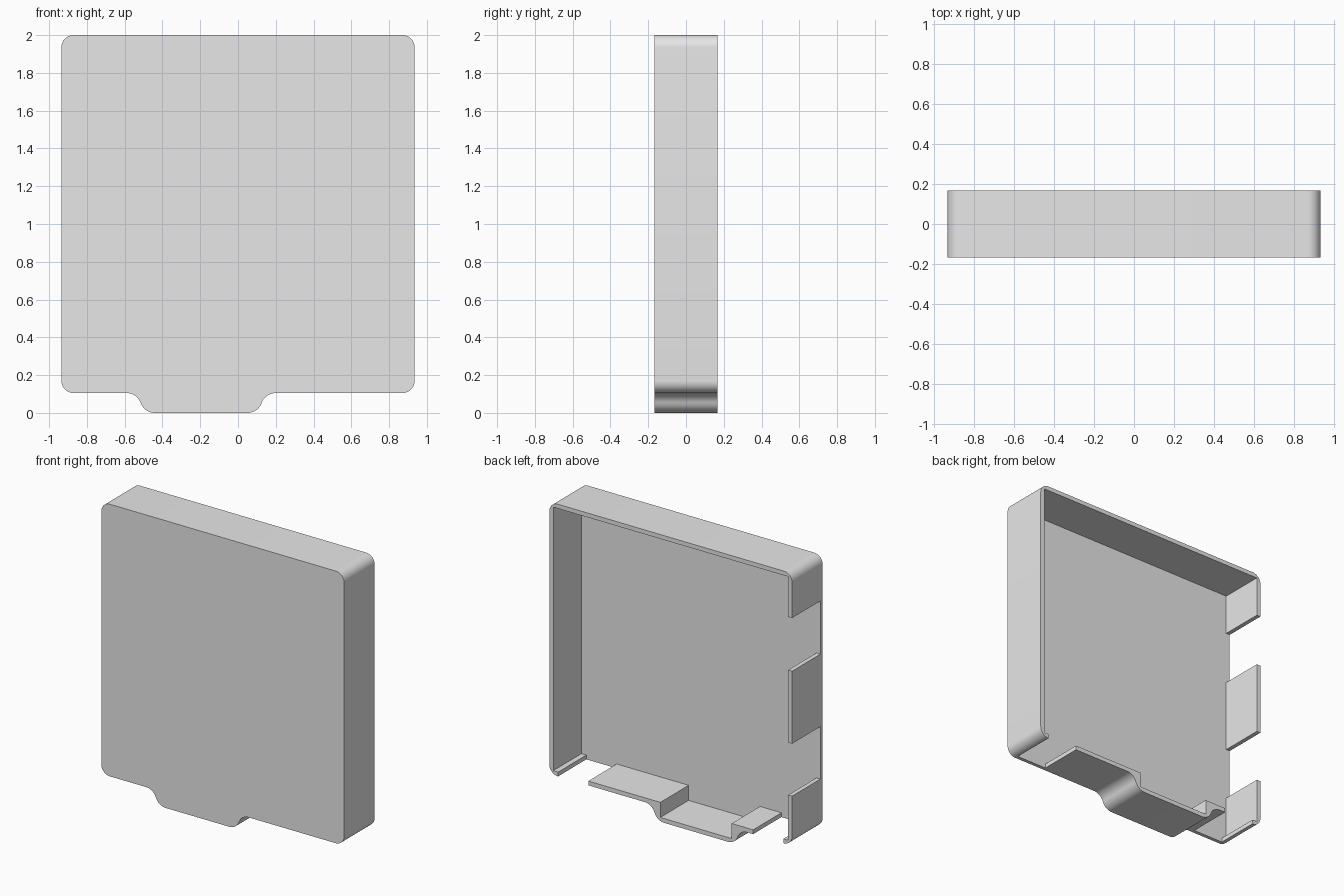
import bpy, bmesh
from math import radians, cos, sin

cube = bpy.data.objects.get("Cube")
if cube:
    bpy.data.objects.remove(cube, do_unlink=True)

HALF_W, DEPTH, BASE, TOP = 0.935, 0.168, 0.105, 2.0
CORNER, WALL, PLATE = 0.065, 0.03, 0.025
BUMP_X, BUMP_FLAT, BUMP_OUT, BUMP_R = -0.195, 0.245, 0.395, 0.08
BUMP_IN = 0.275

grey = bpy.data.materials.new("plain grey")
grey.use_nodes = True
grey.diffuse_color = (0.8, 0.8, 0.8, 1)
grey.node_tree.nodes["Principled BSDF"].inputs["Base Color"].default_value = (0.8, 0.8, 0.8, 1)


def arc(cx, cz, r, start, end, steps=10):
    angles = [radians(start + (end - start) * i / steps) for i in range(steps + 1)]
    return [(cx + r * cos(a), cz + r * sin(a)) for a in angles]


def prism(name, outline, y0, y1):
    """Extrude an x-z outline from y0 to y1."""
    bm = bmesh.new()
    face = bm.faces.new([bm.verts.new((x, y0, z)) for x, z in outline])
    moved = bmesh.ops.extrude_face_region(bm, geom=[face])["geom"]
    bmesh.ops.translate(bm, vec=(0, y1 - y0, 0),
                        verts=[v for v in moved if isinstance(v, bmesh.types.BMVert)])
    bmesh.ops.recalc_face_normals(bm, faces=bm.faces)
    mesh = bpy.data.meshes.new(name)
    bm.to_mesh(mesh)
    bm.free()
    mesh.materials.append(grey)
    obj = bpy.data.objects.new(name, mesh)
    bpy.context.collection.objects.link(obj)
    return obj


def box(name, x0, x1, z0, z1):
    return prism(name, [(x0, z0), (x1, z0), (x1, z1), (x0, z1)], PLATE - DEPTH, 0.3)


# Outer shell: rounded square with an S-curved bump under it
cx, lo, hi = HALF_W - CORNER, BASE + CORNER, TOP - CORNER
s_curve = (arc(BUMP_FLAT, BUMP_R, BUMP_R, -90, -20)
           + arc(BUMP_OUT, BASE - BUMP_R, BUMP_R, 160, 90)[1:])
outline = [(BUMP_X + x, z) for x, z in s_curve]
outline += arc(cx, lo, CORNER, -90, 0) + arc(cx, hi, CORNER, 0, 90)
outline += arc(-cx, hi, CORNER, 90, 180) + arc(-cx, lo, CORNER, 180, 270)
outline += [(BUMP_X - x, z) for x, z in reversed(s_curve)]
shell = prism("cover_shell", outline, -DEPTH, DEPTH)

# Square-cornered cavity, open at the back
ix, floor, ceiling = HALF_W - WALL, BASE + WALL, TOP - WALL
left, right = BUMP_X - BUMP_IN, BUMP_X + BUMP_IN
cavity = [(left, WALL), (right, WALL), (right, floor), (ix, floor),
          (ix, ceiling), (-ix, ceiling), (-ix, floor), (left, floor)]
cutters = [prism("cavity_cutter", cavity, PLATE - DEPTH, 0.3)]

# Openings in the right wall and the bottom wall
for z0, z1 in ((0.45, 0.815), (1.32, 1.69)):
    cutters.append(box("side_opening_cutter", -1.1, 0.01 - ix, z0, z1))
for x0, x1 in ((-0.868, -0.635), (0.635, 0.868)):
    cutters.append(box("bottom_opening_cutter", x0, x1, 0.05, floor + 0.01))

bpy.ops.object.select_all(action="DESELECT")
bpy.context.view_layer.objects.active = shell
shell.select_set(True)
for cutter in cutters:
    cutter.hide_render = True
    mod = shell.modifiers.new("cut", "BOOLEAN")
    mod.operation, mod.solver, mod.object = "DIFFERENCE", "EXACT", cutter
    bpy.ops.object.modifier_apply(modifier=mod.name)
    bpy.data.objects.remove(cutter, do_unlink=True)

bpy.ops.object.shade_smooth_by_angle(angle=radians(30))
